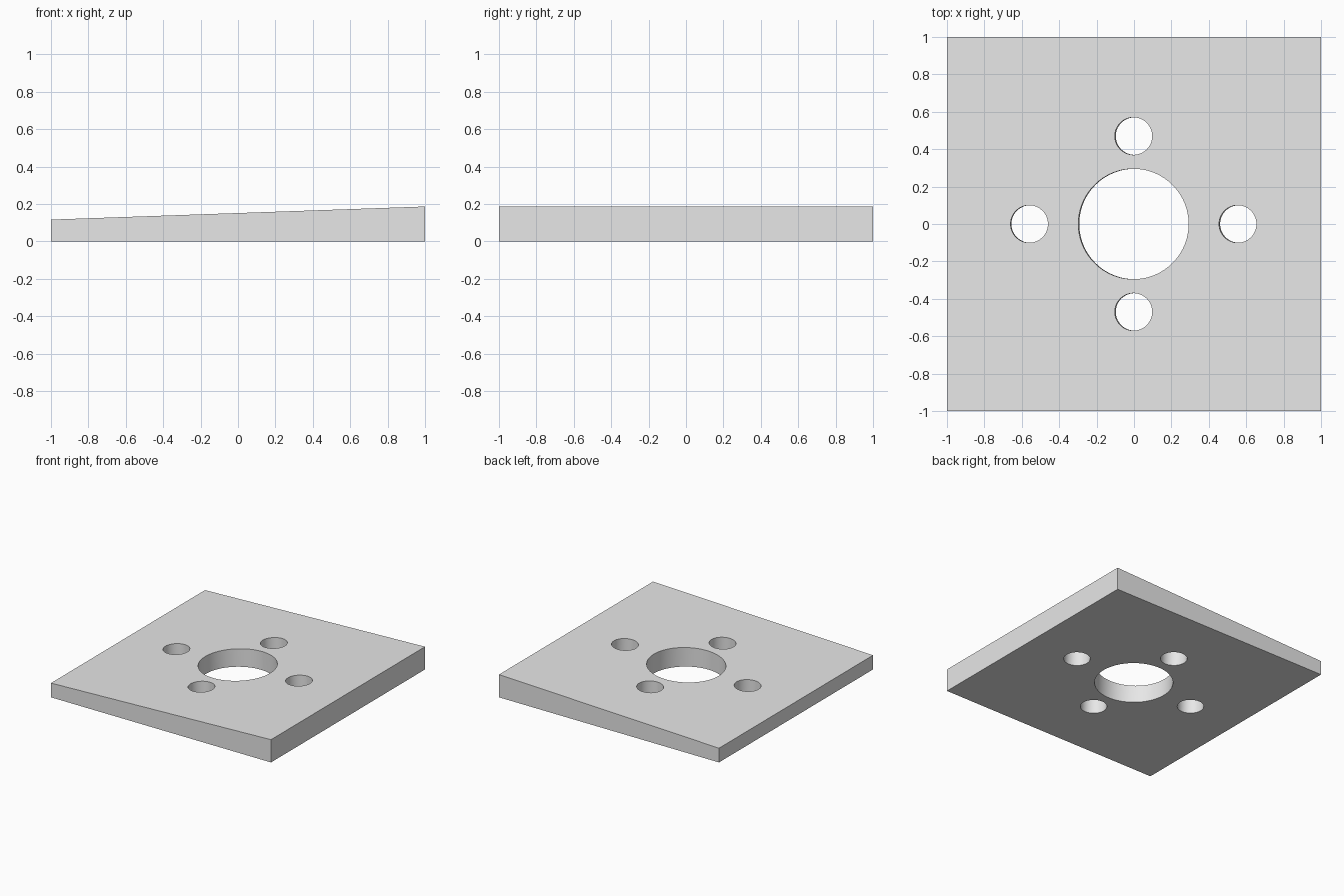
import bpy
import bmesh
import math

if "Cube" in bpy.data.objects:
    bpy.data.objects.remove(bpy.data.objects["Cube"], do_unlink=True)

LOW, HIGH = 0.117, 0.187            # plate thickness at the -x and +x edges
TILT = math.atan((HIGH - LOW) / 2)  # slope of the top face

grey = bpy.data.materials.new("plain grey")
grey.use_nodes = True
grey.diffuse_color = (0.8, 0.8, 0.8, 1)
grey.node_tree.nodes["Principled BSDF"].inputs["Base Color"].default_value = (0.8, 0.8, 0.8, 1)

# Wedge-shaped plate: side profile swept along y
bm = bmesh.new()
profile = [(-1, 0), (1, 0), (1, HIGH), (-1, LOW)]
side = bm.faces.new([bm.verts.new((x, -1, z)) for x, z in profile])
swept = bmesh.ops.extrude_face_region(bm, geom=[side])
moved = [v for v in swept["geom"] if isinstance(v, bmesh.types.BMVert)]
bmesh.ops.translate(bm, verts=moved, vec=(0, 2, 0))
bmesh.ops.recalc_face_normals(bm, faces=bm.faces)
mesh = bpy.data.meshes.new("wedge_plate")
bm.to_mesh(mesh)
bm.free()
plate = bpy.data.objects.new("wedge_plate", mesh)
bpy.context.collection.objects.link(plate)
mesh.materials.append(grey)


def drill(name, x, y, radius):
    """Cut a round hole square to the sloping top face."""
    bpy.ops.mesh.primitive_cylinder_add(
        vertices=96, radius=radius, depth=1,
        location=(x, y, 0.075), rotation=(0, -TILT, 0))
    cutter = bpy.context.object
    cutter.name = name
    cutter.hide_render = True
    cutter.data.materials.append(grey)
    bpy.context.view_layer.objects.active = plate
    cut = plate.modifiers.new(name, "BOOLEAN")
    cut.operation = "DIFFERENCE"
    cut.solver = "EXACT"
    cut.object = cutter
    bpy.ops.object.modifier_apply(modifier=name)
    bpy.data.objects.remove(cutter, do_unlink=True)


# Central bore and four bolt holes
drill("centre_bore", 0, 0, 0.295)
for sign in (-1, 1):
    drill("side_bolt_hole", sign * 0.558, 0, 0.1)
    drill("end_bolt_hole", 0, sign * 0.47, 0.1)

bpy.ops.object.select_all(action="DESELECT")
plate.select_set(True)
bpy.context.view_layer.objects.active = plate
bpy.ops.object.shade_smooth_by_angle(angle=math.radians(30))
